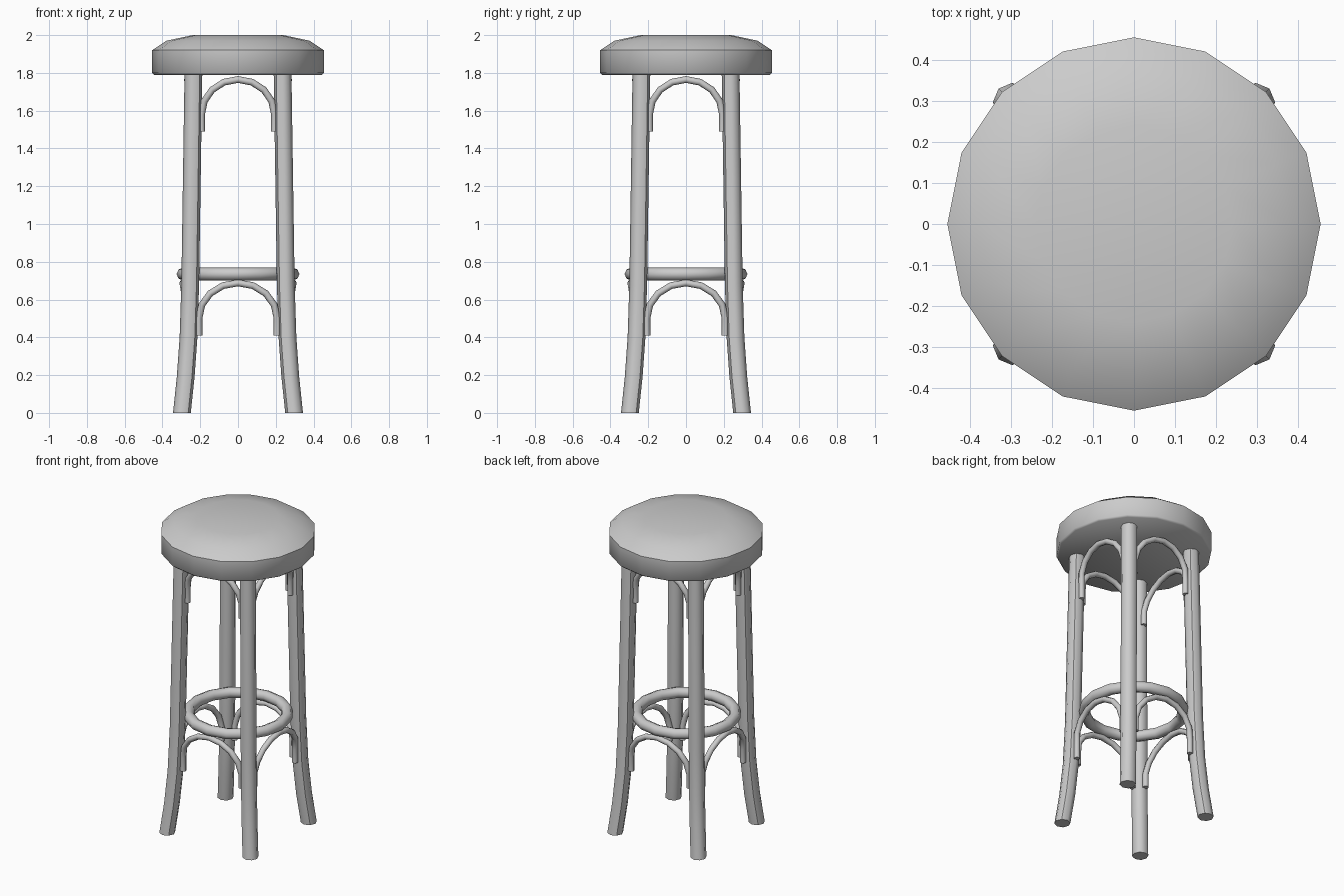
import bpy, bmesh, math
from mathutils import Vector, Matrix

if "Cube" in bpy.data.objects:
    bpy.data.objects.remove(bpy.data.objects["Cube"])


def finish(name, bm, angle=45):
    bmesh.ops.recalc_face_normals(bm, faces=bm.faces)
    mesh = bpy.data.meshes.new(name)
    bm.to_mesh(mesh)
    bm.free()
    obj = bpy.data.objects.new(name, mesh)
    bpy.context.collection.objects.link(obj)
    bpy.ops.object.select_all(action='DESELECT')
    obj.select_set(True)
    bpy.context.view_layer.objects.active = obj
    bpy.ops.object.shade_smooth_by_angle(angle=math.radians(angle))
    return obj


def loft(name, rings, angle=45):
    """Skin a list of equal-sized point rings and cap both ends."""
    bm = bmesh.new()
    loops = [[bm.verts.new(p) for p in r] for r in rings]
    n = len(loops[0])
    for a, b in zip(loops, loops[1:]):
        for i in range(n):
            j = (i + 1) % n
            bm.faces.new((a[i], a[j], b[j], b[i]))
    bm.faces.new(loops[0])
    bm.faces.new(loops[-1])
    return finish(name, bm, angle)


def circle(centre, radius, sides, u=Vector((1, 0, 0)), v=Vector((0, 1, 0))):
    c = Vector(centre)
    return [c + radius * (math.cos(t) * u + math.sin(t) * v)
            for t in (2 * math.pi * i / sides for i in range(sides))]


def tube(name, path, radius, sides, rot):
    """Sweep a round section along an arch lying roughly in the XZ plane."""
    pts = [Vector(p) for p in path]
    rings = []
    for i, p in enumerate(pts):
        t = (pts[min(i + 1, len(pts) - 1)] - pts[max(i - 1, 0)]).normalized()
        u = t.cross(Vector((0, 1, 0))).normalized()
        v = t.cross(u)
        rings.append([rot @ q for q in circle(p, radius, sides, u, v)])
    return loft(name, rings, 50)


# Padded round seat
profile = [(0.445, 1.79), (0.455, 1.80), (0.455, 1.92), (0.38, 1.97), (0.24, 2.0)]
loft("seat", [circle((0, 0, z), r, 16) for r, z in profile], 50)

# Four bent legs, splayed along the diagonals
leg_path = [(0.297, 0), (0.277, 0.19), (0.262, 0.40), (0.253, 0.68), (0.236, 1.80)]
for name, sx, sy in (("front_left_leg", -1, -1), ("front_right_leg", 1, -1),
                     ("back_left_leg", -1, 1), ("back_right_leg", 1, 1)):
    loft(name, [circle((sx * d, sy * d, z), 0.047, 8) for d, z in leg_path])

# Foot ring inside the legs
bm = bmesh.new()
N, M = 16, 8
grid = []
for i in range(N):
    a = 2 * math.pi * i / N
    out = Vector((math.cos(a), math.sin(a), 0))
    grid.append([bm.verts.new(p) for p in
                 circle(out * 0.291 + Vector((0, 0, 0.735)), 0.034, M, out, Vector((0, 0, 1)))])
for i in range(N):
    for j in range(M):
        k, l = (i + 1) % N, (j + 1) % M
        bm.faces.new((grid[i][j], grid[k][j], grid[k][l], grid[i][l]))
finish("foot_ring", bm, 50)


# Bentwood arches between neighbouring legs, bowing outwards at the crown
def arch_path(half_width, z_end, z_spring, z_top, y_end, y_mid):
    pts = [(-half_width, -y_end, z_end)]
    for i in range(9):
        a = math.pi * (1 - i / 8)
        s = math.sin(a)
        pts.append((half_width * math.cos(a), -(y_end + (y_mid - y_end) * s),
                    z_spring + (z_top - z_spring) * s))
    pts.append((half_width, -y_end, z_end))
    return pts


for k, side in enumerate(("front", "right", "back", "left")):
    rot = Matrix.Rotation(k * math.pi / 2, 3, 'Z')
    tube(side + "_upper_arch", arch_path(0.193, 1.49, 1.58, 1.765, 0.238, 0.268), 0.018, 8, rot)
    tube(side + "_lower_arch", arch_path(0.207, 0.41, 0.50, 0.688, 0.262, 0.292), 0.018, 8, rot)
